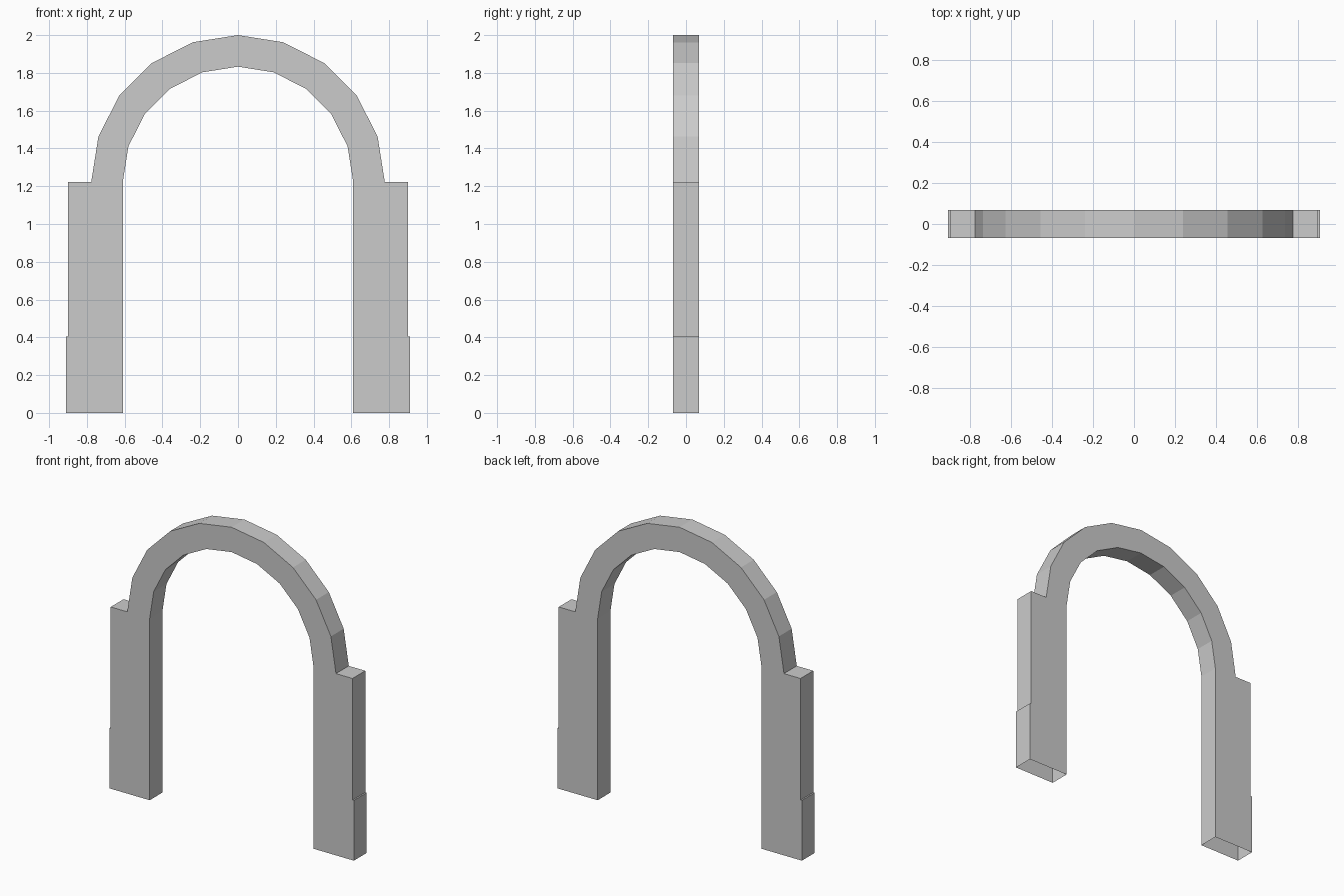
import bpy, bmesh
from math import sin, cos, pi

if "Cube" in bpy.data.objects:
    bpy.data.objects.remove(bpy.data.objects["Cube"])

DEPTH = 0.136
R_IN, R_OUT = 0.61, 0.777
SPRING_Z = 1.223
BASE_Z = 0.405
BASE_X, JAMB_X = 0.91, 0.90
SEGS = 5  # facets per half arch


def arc(radius, i):
    a = pi / 2 * i / SEGS
    return (radius * cos(a), SPRING_Z + radius * sin(a))


# Front panels of the right half: base, jamb, then arch segments
panels = [
    [(R_IN, 0), (BASE_X, 0), (BASE_X, BASE_Z), (JAMB_X, BASE_Z), (R_IN, BASE_Z)],
    [(R_IN, BASE_Z), (JAMB_X, BASE_Z), (JAMB_X, SPRING_Z), (R_OUT, SPRING_Z), (R_IN, SPRING_Z)],
]
panels += [[arc(R_IN, i), arc(R_OUT, i), arc(R_OUT, i + 1), arc(R_IN, i + 1)] for i in range(SEGS)]

bm = bmesh.new()
for panel in panels:
    bm.faces.new([bm.verts.new((x, -DEPTH / 2, z)) for x, z in panel])
bmesh.ops.remove_doubles(bm, verts=bm.verts[:], dist=1e-4)

# Back panels and the walls around the outline
outline = [e for e in bm.edges if e.is_boundary]
dup = bmesh.ops.duplicate(bm, geom=bm.faces[:])
vmap = dup["vert_map"]
for v in [g for g in dup["geom"] if isinstance(g, bmesh.types.BMVert)]:
    v.co.y = DEPTH / 2
for e in outline:
    a, b = e.verts
    bm.faces.new((a, b, vmap[b], vmap[a]))
bmesh.ops.recalc_face_normals(bm, faces=bm.faces[:])

# Open the underside of the leg and the mirror seam
opened = [f for f in bm.faces
          if all(abs(v.co.z) < 1e-4 for v in f.verts) or all(abs(v.co.x) < 1e-4 for v in f.verts)]
bmesh.ops.delete(bm, geom=opened, context='FACES')

mesh = bpy.data.meshes.new("door_arch")
bm.to_mesh(mesh)
bm.free()
arch = bpy.data.objects.new("door_arch", mesh)
bpy.context.collection.objects.link(arch)

# Left half
mirror = arch.modifiers.new("mirror", 'MIRROR')
mirror.use_clip = True
